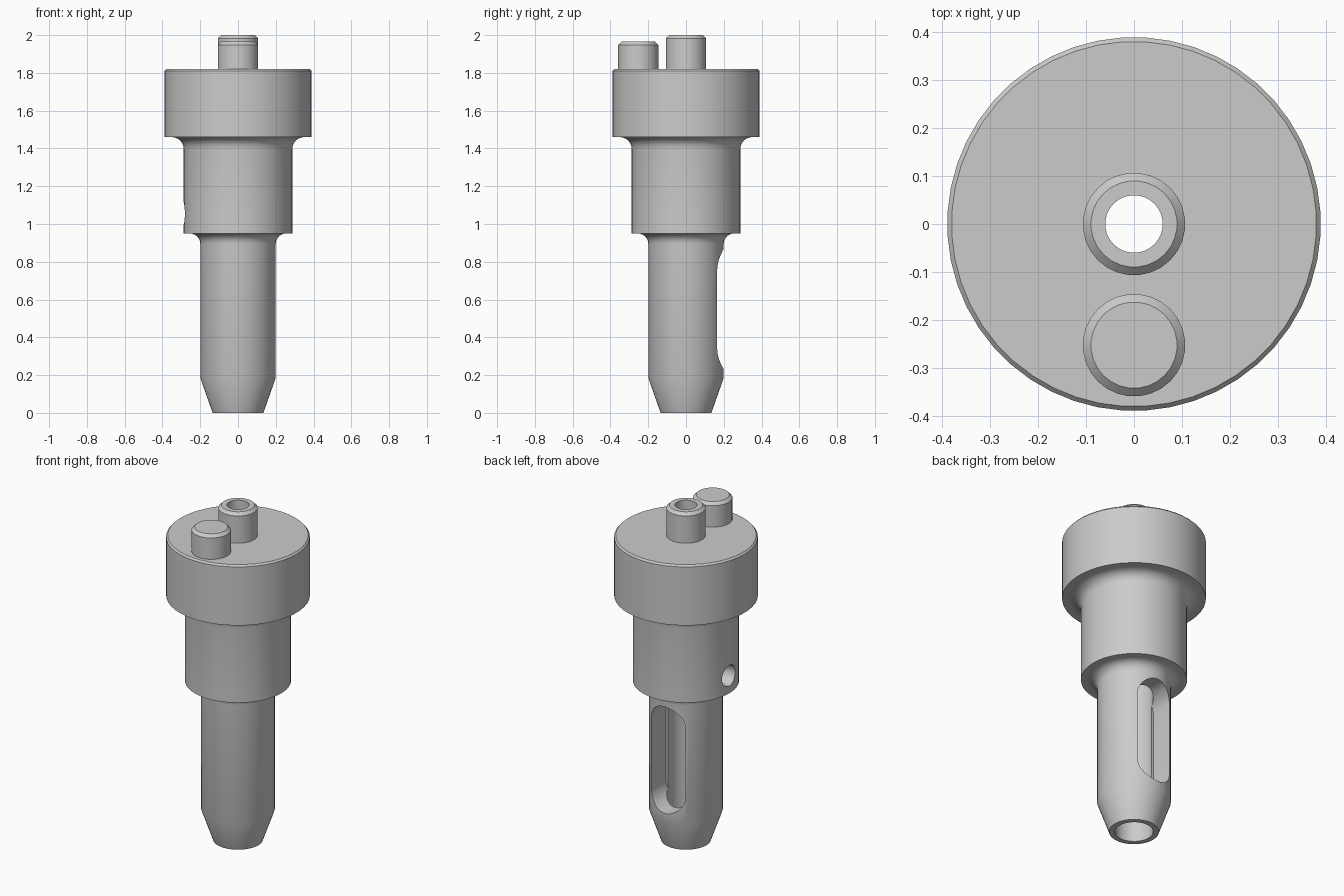
import bpy
import bmesh
from math import sin, cos, pi, radians

if "Cube" in bpy.data.objects:
    bpy.data.objects.remove(bpy.data.objects["Cube"], do_unlink=True)

GREY = (0.6, 0.6, 0.6, 1.0)
metal = bpy.data.materials.new("plain grey metal")
metal.use_nodes = True
metal.diffuse_color = GREY
metal.node_tree.nodes["Principled BSDF"].inputs["Base Color"].default_value = GREY


def make_object(name, bm):
    bmesh.ops.recalc_face_normals(bm, faces=bm.faces)
    mesh = bpy.data.meshes.new(name)
    bm.to_mesh(mesh)
    bm.free()
    mesh.materials.append(metal)
    obj = bpy.data.objects.new(name, mesh)
    bpy.context.collection.objects.link(obj)
    return obj


def lathe(name, profile, sides, y=0.0, closed=True):
    """Revolve (radius, z) points; a closed profile is hollow, an open one is capped."""
    bm = bmesh.new()
    rings = []
    for r, z in profile:
        angles = [2 * pi * (i + 0.5) / sides for i in range(sides)]
        rings.append([bm.verts.new((r * cos(a), y + r * sin(a), z)) for a in angles])
    pairs = list(zip(rings, rings[1:]))
    if closed:
        pairs.append((rings[-1], rings[0]))
    else:
        bm.faces.new(rings[0])
        bm.faces.new(rings[-1])
    for low, high in pairs:
        for i in range(sides):
            j = (i + 1) % sides
            bm.faces.new((low[i], low[j], high[j], high[i]))
    return make_object(name, bm)


def fillet(r, z, size, steps=6):
    """Concave rounding from a wall of radius r out to a ledge at height z."""
    turns = [pi / 2 * i / steps for i in range(steps + 1)]
    return [(r + size * (1 - cos(t)), z - size * (1 - sin(t))) for t in turns]


def prism(name, outline, offset):
    """Extrude a 3D outline along an offset."""
    bm = bmesh.new()
    face = bm.faces.new([bm.verts.new(p) for p in outline])
    moved = bmesh.ops.extrude_face_region(bm, geom=[face], use_keep_orig=True)
    verts = [v for v in moved["geom"] if isinstance(v, bmesh.types.BMVert)]
    bmesh.ops.translate(bm, verts=verts, vec=offset)
    return make_object(name, bm)


def cut(target, cutter):
    mod = target.modifiers.new("cut", "BOOLEAN")
    mod.operation = "DIFFERENCE"
    mod.solver = "EXACT"
    mod.object = cutter
    bpy.context.view_layer.objects.active = target
    bpy.ops.object.modifier_apply(modifier=mod.name)
    bpy.data.objects.remove(cutter, do_unlink=True)


# Stepped body with a tapered tip and a stepped bore
body_profile = [(0.135, 0), (0.2, 0.185)]
body_profile += fillet(0.2, 0.95, 0.055)
body_profile += [(0.288, 0.95)]
body_profile += fillet(0.288, 1.46, 0.063)
body_profile += [(0.39, 1.46), (0.39, 1.81), (0.381, 1.82)]
body_profile += [(0.06, 1.82), (0.06, 1.3), (0.104, 1.3), (0.104, 0)]
body = lathe("stepped_body", body_profile, 48)

# Long rounded slot in the back of the stem
SLOT_R, SLOT_LOW, SLOT_HIGH = 0.113, 0.343, 0.755
outline = []
for centre, start in ((SLOT_HIGH, 0), (SLOT_LOW, pi)):
    for i in range(17):
        t = start + pi * i / 16
        outline.append((SLOT_R * cos(t), 0.03, centre + SLOT_R * sin(t)))
cut(body, prism("slot_cutter", outline, (0, 0.4, 0)))

# Round cross hole in the side of the collar
circle = [2 * pi * i / 24 for i in range(24)]
hole = [(-0.4, 0.062 * cos(t), 1.055 + 0.062 * sin(t)) for t in circle]
cut(body, prism("hole_cutter", hole, (0.35, 0, 0)))

# Hollow centre nozzle and solid locating peg
nozzle = lathe("centre_nozzle", [(0.107, 1.815), (0.107, 1.983), (0.09, 2.0),
                                 (0.06, 2.0), (0.06, 1.815)], 28)
peg = lathe("locating_peg", [(0.107, 1.815), (0.107, 1.948), (0.09, 1.965)],
            28, y=-0.253, closed=False)

# Smooth shading with crisp edges
for obj in (body, nozzle, peg):
    bpy.ops.object.select_all(action="DESELECT")
    obj.select_set(True)
    bpy.context.view_layer.objects.active = obj
    bpy.ops.object.shade_smooth_by_angle(angle=radians(30))
